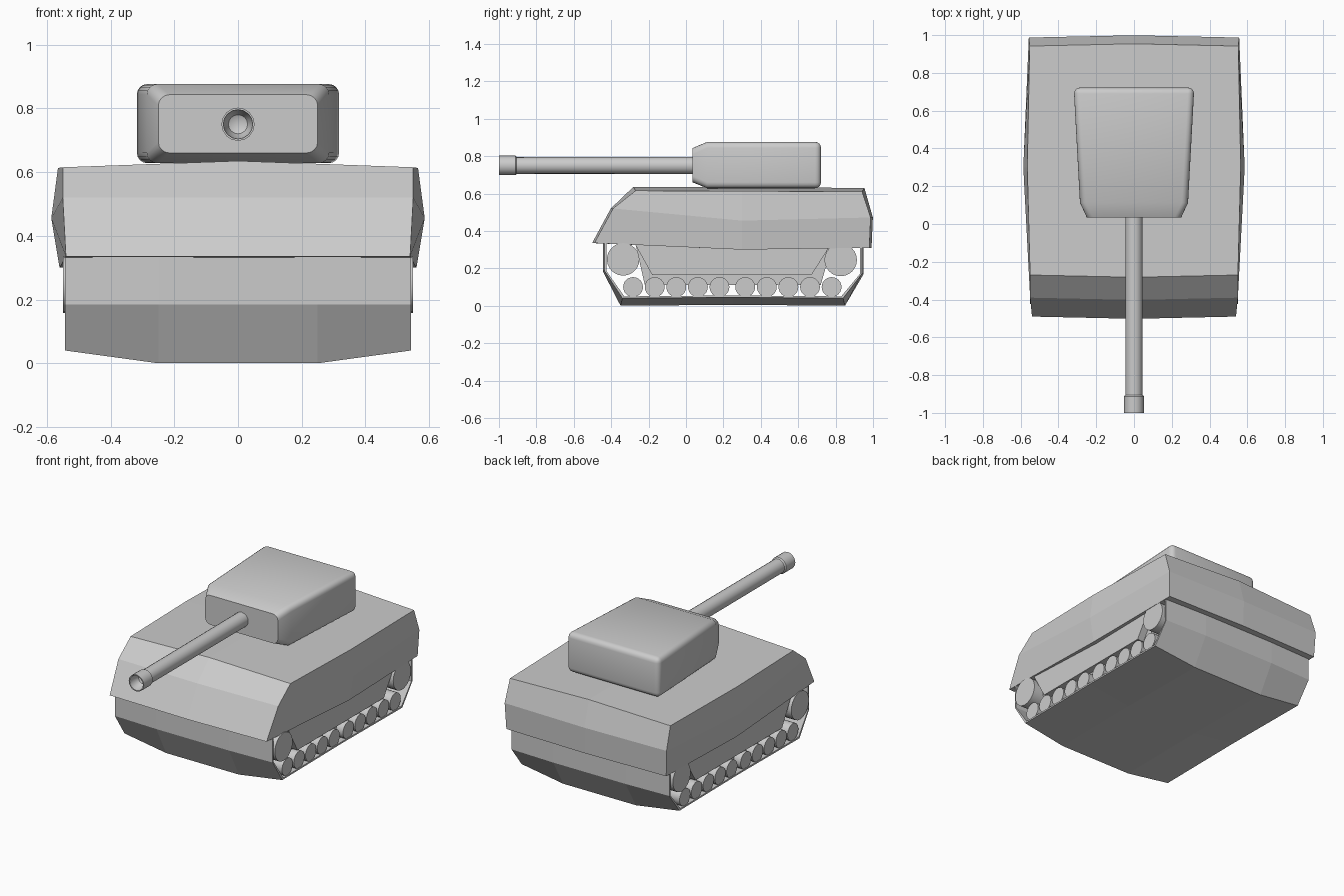
import bpy, bmesh, math
from mathutils import Matrix

if "Cube" in bpy.data.objects:
    bpy.data.objects.remove(bpy.data.objects["Cube"])


def finish(name, bm, smooth=None):
    bmesh.ops.recalc_face_normals(bm, faces=bm.faces[:])
    me = bpy.data.meshes.new(name)
    bm.to_mesh(me)
    bm.free()
    ob = bpy.data.objects.new(name, me)
    bpy.context.collection.objects.link(ob)
    if smooth:
        bpy.ops.object.select_all(action='DESELECT')
        ob.select_set(True)
        bpy.context.view_layer.objects.active = ob
        bpy.ops.object.shade_smooth_by_angle(angle=math.radians(smooth))
    return ob


def extrude_profile(name, profile, x0, x1):
    bm = bmesh.new()
    face = bm.faces.new([bm.verts.new((x0, y, z)) for y, z in profile])
    ext = bmesh.ops.extrude_face_region(bm, geom=[face])
    moved = [g for g in ext['geom'] if isinstance(g, bmesh.types.BMVert)]
    bmesh.ops.translate(bm, verts=moved, vec=(x1 - x0, 0, 0))
    return finish(name, bm)


def wheel(name, y, z, r, x0, x1):
    bm = bmesh.new()
    m = Matrix.Translation(((x0 + x1) / 2, y, z)) @ Matrix.Rotation(math.pi / 2, 4, 'Y')
    bmesh.ops.create_cone(bm, cap_ends=True, segments=24, radius1=r, radius2=r,
                          depth=abs(x1 - x0), matrix=m)
    return finish(name, bm, 40)


# Upper hull: a crowned 2x2x2 box; each level holds (y, z, half width) front, middle, rear
levels = [
    [(-.49, .335, .54), (.30, .30, .56), (.98, .31, .55)],
    [(-.39, .52, .55), (.30, .455, .586), (.987, .472, .557)],
    [(-.27, .615, .55), (.30, .613, .565), (.942, .61, .552)],
]
bm = bmesh.new()
grid = {}
for k, level in enumerate(levels):
    for j, (y, z, w) in enumerate(level):
        for i in range(3):
            if i == j == k == 1:
                continue
            mid = i == 1
            yy = y + (0.012 * (j - 1) if mid else 0)
            zz = z + (0.02 if mid and k == 2 else 0)
            grid[i, j, k] = bm.verts.new(((i - 1) * w, yy, zz))
for axis in range(3):
    for side in (0, 2):
        for a in range(2):
            for b in range(2):
                quad = []
                for da, db in ((0, 0), (1, 0), (1, 1), (0, 1)):
                    key = [a + da, b + db]
                    key.insert(axis, side)
                    quad.append(grid[tuple(key)])
                bm.faces.new(quad)
finish('upper_hull', bm)

# Lower shell: thin bent plate, front to belly to rear, open at both sides
belt = [(-.435, .335), (-.435, .185), (-.34, .04), (.25, .045),
        (.84, .04), (.94, .17), (.94, .31)]
bm = bmesh.new()
rows = []
for x, drop in ((-.543, 0), (-.25, 1), (.25, 1), (.543, 0)):
    row = []
    for n, (y, z) in enumerate(belt):
        zz = z - (.04 * drop if 2 <= n <= 4 else 0)
        yy = y + (.01 * drop * (-1 if n < 3 else 1) if n != 3 else 0)
        row.append(bm.verts.new((x, yy, zz)))
    rows.append(row)
for r0, r1 in zip(rows, rows[1:]):
    for n in range(len(belt) - 1):
        bm.faces.new((r0[n], r0[n + 1], r1[n + 1], r1[n]))
bmesh.ops.recalc_face_normals(bm, faces=bm.faces[:])
belly = min(bm.faces, key=lambda f: f.calc_center_median().z)
if belly.normal.z > 0:
    bmesh.ops.reverse_faces(bm, faces=bm.faces[:])
inner = bmesh.ops.duplicate(bm, geom=bm.faces[:])
vmap = inner['vert_map']
outline = [e for e in bm.edges if e.is_boundary and e not in inner['geom']]
copies = [g for g in inner['geom'] if isinstance(g, bmesh.types.BMVert)]
for v in copies:
    # inward offset toward the hull interior
    v.co.z += .01 if v.co.z < .1 else 0
    v.co.y += .01 if v.co.y < -.3 else (-.01 if v.co.y > .8 else 0)
for e in outline:
    a, b = e.verts
    bm.faces.new((a, b, vmap[b], vmap[a]))
finish('lower_shell', bm)

# Inner hull body behind the wheels
extrude_profile('inner_hull', [(-.27, .33), (-.22, .11), (.72, .11), (.78, .32)], -.49, .49)

# Running gear on both sides
for s, label in ((-1, 'left'), (1, 'right')):
    extrude_profile(f'{label}_side_plate',
                    [(-.27, .325), (-.18, .163), (.67, .163), (.77, .32)], s * .48, s * .535)
    for n in range(10):
        y = -.283 + .1155 * n + (.022 if n > 4 else 0)
        wheel(f'{label}_road_wheel', y, .1, .053, s * .44, s * .538)
    for y, z in ((-.336, .248), (.827, .245)):
        wheel(f'{label}_end_wheel', y, z, .087, s * .44, s * .55)

# Turret: tapered box with a drawn-in front, rounded by a bevel
bm = bmesh.new()
rings = []
for y, w, z0, z1 in ((.035, .25, .66, .843), (.11, .286, .628, .876), (.722, .319, .628, .876)):
    rings.append([bm.verts.new((x, y, z)) for x, z in ((-w, z0), (w, z0), (w, z1), (-w, z1))])
for a, b in zip(rings, rings[1:]):
    for n in range(4):
        m = (n + 1) % 4
        bm.faces.new((a[n], a[m], b[m], b[n]))
bm.faces.new(rings[0])
bm.faces.new(rings[-1])
bmesh.ops.recalc_face_normals(bm, faces=bm.faces[:])
corners = [e for e in bm.edges if e.calc_face_angle() > math.radians(70)]
bmesh.ops.bevel(bm, geom=corners, offset=.032, segments=4, profile=.5, affect='EDGES')
finish('turret', bm, 35)


# Gun barrel with muzzle collar and hollow mouth, turned around the y axis
def lathe(name, profile, z, segs):
    bm = bmesh.new()
    verts = [bm.verts.new((r, y, z)) for r, y in profile]
    edges = [bm.edges.new(p) for p in zip(verts, verts[1:])]
    bmesh.ops.spin(bm, geom=verts + edges, cent=(0, 0, z), axis=(0, 1, 0),
                   angle=math.tau, steps=segs, use_merge=True)
    bmesh.ops.remove_doubles(bm, verts=bm.verts[:], dist=1e-5)
    return finish(name, bm, 40)


lathe('gun_barrel', [(0, -.92), (.03, -.935), (.044, -.97), (.046, -1), (.052, -1), (.052, -.912),
                     (.045, -.905), (.046, .08), (0, .08)], .75, 16)
